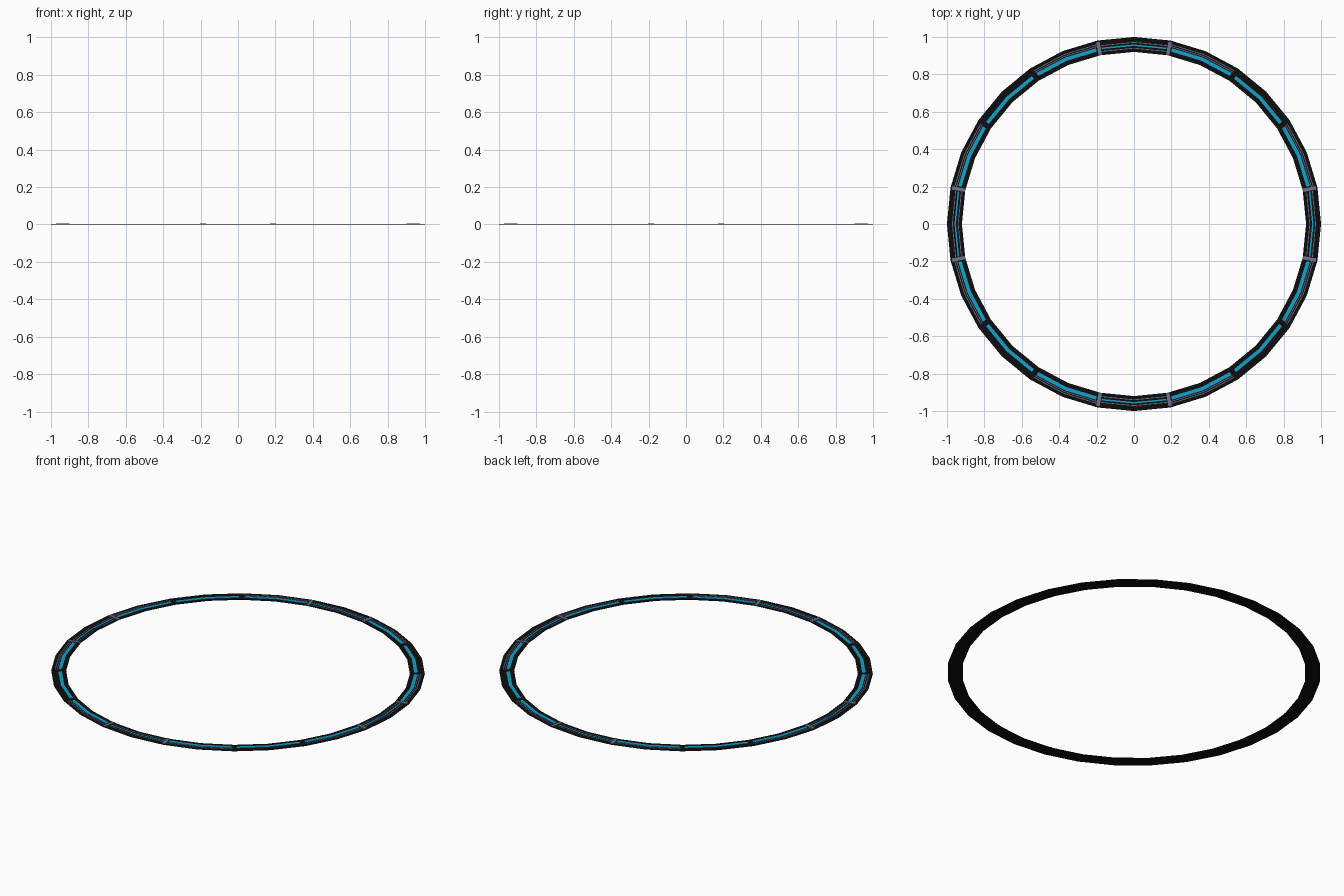
import bpy, bmesh, math

if "Cube" in bpy.data.objects:
    bpy.data.objects.remove(bpy.data.objects["Cube"])

STEP = math.radians(11.25)          # the ring has 32 sides


def material(name, rgb):
    m = bpy.data.materials.new(name)
    m.diffuse_color = (*rgb, 1)
    m.use_nodes = True
    m.node_tree.nodes["Principled BSDF"].inputs["Base Color"].default_value = m.diffuse_color
    return m


BLACK = material("black", (0.004, 0.004, 0.005))
CYAN = material("cyan", (0.005, 0.37, 0.60))
GREY = material("violet grey", (0.16, 0.17, 0.27))


def on_ring(r, a):
    """Point at angle a on the 32-sided polygon of corner radius r."""
    rr = r * math.cos(STEP / 2) / math.cos(a % STEP - STEP / 2)
    return rr * math.cos(a), rr * math.sin(a)


def add_strip(bm, r0, r1, a0, a1, z0, z1):
    """Closed flat strip following the ring between two angles (degrees)."""
    a0, a1 = math.radians(a0), math.radians(a1)
    first, last = math.floor(a0 / STEP) + 1, math.ceil(a1 / STEP)
    mids = [i * STEP for i in range(first, last)
            if a0 + 1e-4 < i * STEP < a1 - 1e-4]
    rows = []
    for a in [a0] + mids + [a1]:
        rows.append([bm.verts.new((*on_ring(r, a), z))
                     for r, z in ((r0, z0), (r1, z0), (r1, z1), (r0, z1))])
    for p, q in zip(rows, rows[1:]):
        for i in range(4):
            j = (i + 1) % 4
            bm.faces.new((p[i], p[j], q[j], q[i]))
    bm.faces.new(rows[0])
    bm.faces.new(rows[-1])


def finish(name, bm, mat):
    bmesh.ops.remove_doubles(bm, verts=bm.verts, dist=1e-6)
    bmesh.ops.recalc_face_normals(bm, faces=bm.faces)
    me = bpy.data.meshes.new(name)
    bm.to_mesh(me)
    bm.free()
    me.materials.append(mat)
    ob = bpy.data.objects.new(name, me)
    bpy.context.collection.objects.link(ob)


def strips(name, mat, z1, specs):
    """Repeat (r0, r1, start, end) strips in all four quadrants."""
    bm = bmesh.new()
    for k in range(4):
        for r0, r1, a0, a1 in specs:
            add_strip(bm, r0, r1, a0 + 90 * k, a1 + 90 * k, 0.0006, z1)
    finish(name, bm, mat)


# Flat black base ring
bm = bmesh.new()
loops = [[bm.verts.new((*on_ring(r, i * STEP), z)) for i in range(32)]
         for r, z in ((0.92, 0), (1, 0), (1, 0.0012), (0.92, 0.0012))]
for a, b in zip(loops, loops[1:] + loops[:1]):
    for i in range(32):
        j = (i + 1) % 32
        bm.faces.new((a[i], a[j], b[j], b[i]))
finish("base_ring", bm, BLACK)

# Wide light bands on the diagonals and beside them
strips("light_bands", CYAN, 0.003, [
    (0.944, 0.963, 34.6, 55.4),
    (0.944, 0.963, 12.2, 32.9),
    (0.944, 0.963, 57.1, 77.8)])

# Thin light line on the four axis sections
strips("light_lines", CYAN, 0.002, [(0.952, 0.960, -10.5, 10.5)])

# Thin grey trim lines on the axis sections
strips("inner_trim_lines", GREY, 0.002, [
    (0.938, 0.942, -10.5, 10.5),
    (0.969, 0.973, -10.5, 10.5)])

# Grey trim lines outside the light bands
strips("outer_trim_lines", GREY, 0.003, [
    (r, r + 0.004, a, a + 21.5)
    for r in (0.968, 0.978) for a in (11.8, 56.7)])

# Radial clamps at the ends of the axis sections
strips("clamps", GREY, 0.005, [
    (0.922, 0.992, a - 0.55, a + 0.55) for a in (11.25, 78.75)])
